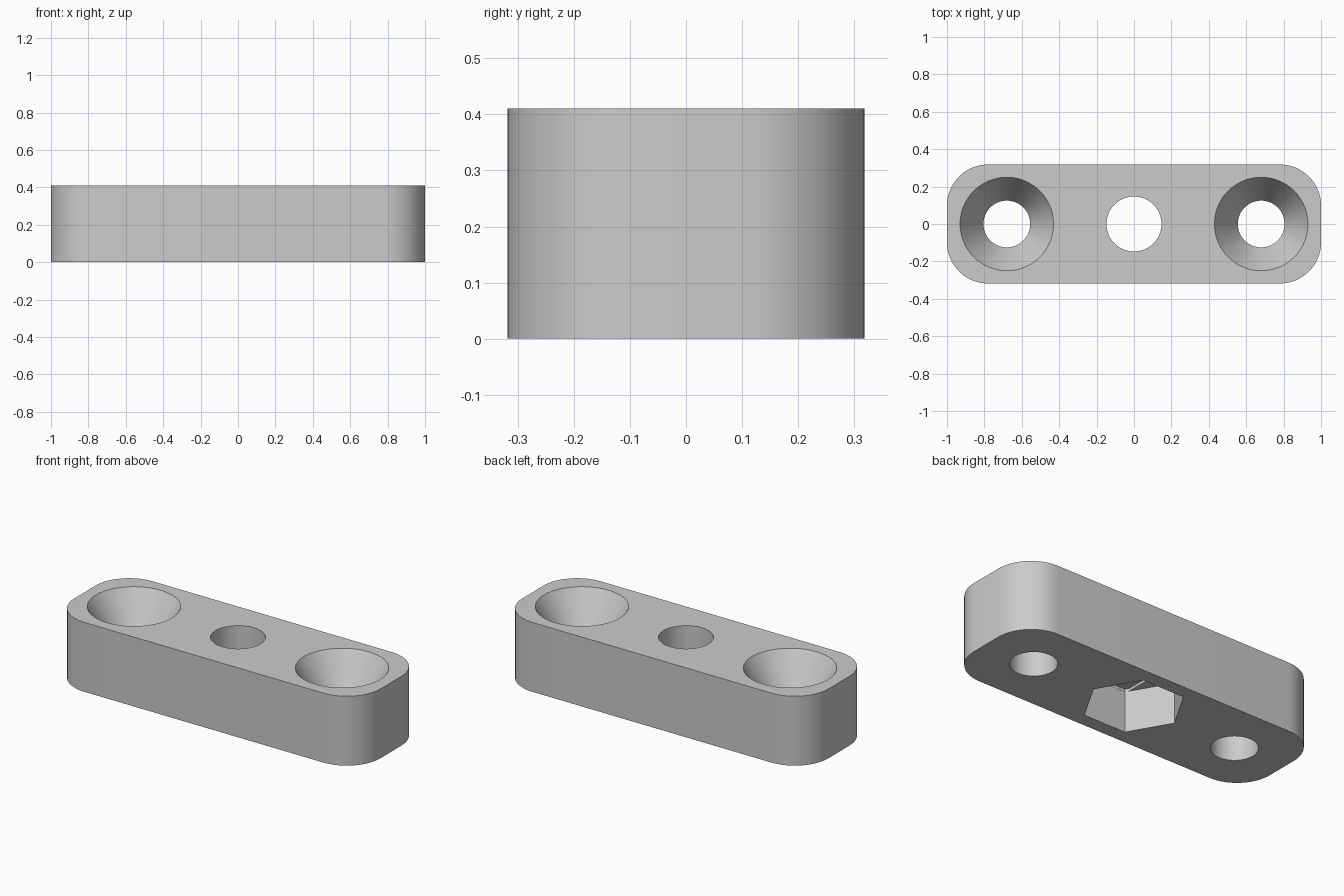
import bpy
import bmesh
from math import cos, sin, pi, radians

cube = bpy.data.objects.get("Cube")
if cube:
    bpy.data.objects.remove(cube, do_unlink=True)

LENGTH, WIDTH, HEIGHT = 2.0, 0.636, 0.41
CORNER = 0.22
HOLE_X = 0.68
SCREW_R, HEAD_R, SINK = 0.125, 0.25, 0.205
BOLT_R = 0.148
NUT_R, NUT_DEPTH, BRIDGE = 0.273, 0.24, 0.016
OVER = 0.05  # how far cutters reach past the faces

grey = bpy.data.materials.new("grey plastic")
grey.use_nodes = True
colour = (0.6, 0.6, 0.6, 1)
grey.diffuse_color = colour
grey.node_tree.nodes["Principled BSDF"].inputs["Base Color"].default_value = colour


def circle(radius, sides, cx=0.0):
    return [(cx + radius * cos(2 * pi * i / sides), radius * sin(2 * pi * i / sides))
            for i in range(sides)]


def rounded_rectangle(length, width, radius, steps=16):
    points = []
    for quarter, (sx, sy) in enumerate([(1, 1), (-1, 1), (-1, -1), (1, -1)]):
        cx, cy = sx * (length / 2 - radius), sy * (width / 2 - radius)
        for i in range(steps + 1):
            a = (quarter + i / steps) * pi / 2
            points.append((cx + radius * cos(a), cy + radius * sin(a)))
    return points


def loft(name, sections):
    """Closed solid through stacked (outline, z) sections."""
    bm = bmesh.new()
    rings = [[bm.verts.new((x, y, z)) for x, y in outline] for outline, z in sections]
    bm.faces.new(rings[0][::-1])
    bm.faces.new(rings[-1])
    count = len(rings[0])
    for low, high in zip(rings, rings[1:]):
        for i in range(count):
            j = (i + 1) % count
            bm.faces.new((low[i], low[j], high[j], high[i]))
    mesh = bpy.data.meshes.new(name)
    bm.to_mesh(mesh)
    bm.free()
    mesh.materials.append(grey)
    obj = bpy.data.objects.new(name, mesh)
    bpy.context.collection.objects.link(obj)
    return obj


# Rounded bar
outline = rounded_rectangle(LENGTH, WIDTH, CORNER)
bar = loft("mounting_bar", [(outline, 0), (outline, HEIGHT)])

# Countersunk screw holes at both ends
cutters = []
flare = HEAD_R + (HEAD_R - SCREW_R) / SINK * OVER
for side, x in (("left", HOLE_X), ("right", -HOLE_X)):
    cutters.append(loft(side + "_screw_cutter", [
        (circle(SCREW_R, 64, x), -OVER),
        (circle(SCREW_R, 64, x), HEIGHT - SINK),
        (circle(flare, 64, x), HEIGHT + OVER)]))

# Hexagonal nut pocket, with a shallow bridging slot in its ceiling
hexagon = circle(NUT_R, 6)
cutters.append(loft("nut_cutter", [(hexagon, -OVER), (hexagon, NUT_DEPTH)]))
flat = NUT_R * cos(pi / 6) - 0.001
slot = [(BOLT_R, -0.215), (BOLT_R, 0.215), (NUT_R / 2, flat), (-NUT_R / 2, flat),
        (-BOLT_R, 0.215), (-BOLT_R, -0.215), (-NUT_R / 2, -flat), (NUT_R / 2, -flat)]
cutters.append(loft("slot_cutter", [(slot, NUT_DEPTH / 2), (slot, NUT_DEPTH + BRIDGE)]))

# Central bolt hole, kept a hair inside the slot walls
bolt = circle(BOLT_R - 0.001, 64)
cutters.append(loft("bolt_cutter", [(bolt, NUT_DEPTH / 3), (bolt, HEIGHT + OVER)]))

# Cut everything out of the bar
bpy.context.view_layer.objects.active = bar
for cutter in cutters:
    cutter.hide_render = True
    cut = bar.modifiers.new(cutter.name, "BOOLEAN")
    cut.operation = "DIFFERENCE"
    cut.solver = "EXACT"
    cut.object = cutter
    bpy.ops.object.modifier_apply(modifier=cut.name)
for cutter in cutters:
    bpy.data.objects.remove(cutter, do_unlink=True)

# Smooth curved walls, keep the rims sharp
bpy.ops.object.select_all(action="DESELECT")
bar.select_set(True)
bpy.ops.object.shade_smooth_by_angle(angle=radians(25))
